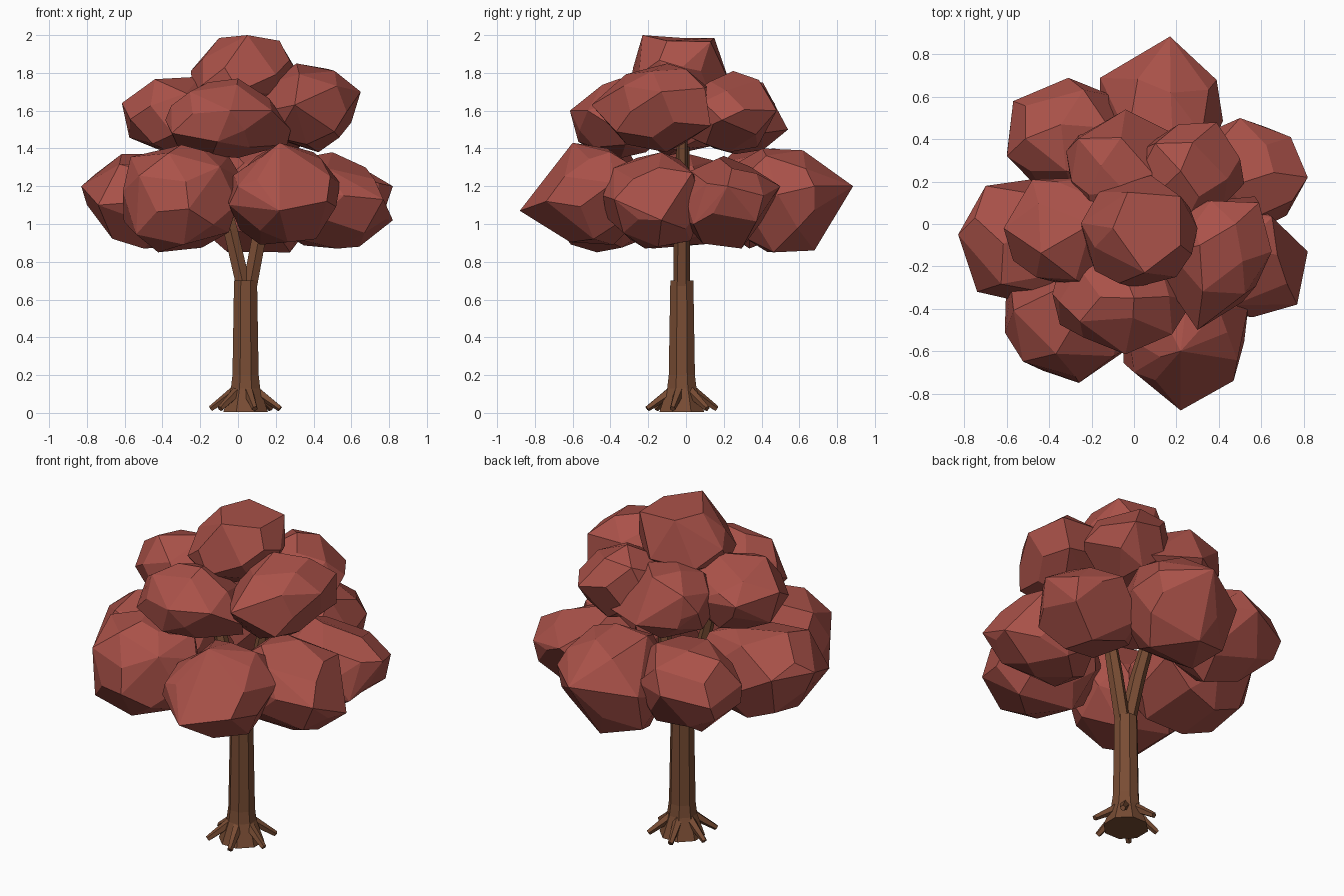
import bpy, bmesh, math, random
from mathutils import Vector

cube = bpy.data.objects.get("Cube")
if cube:
    bpy.data.objects.remove(cube, do_unlink=True)


def make_material(name, color):
    mat = bpy.data.materials.new(name)
    mat.use_nodes = True
    mat.diffuse_color = color
    bsdf = mat.node_tree.nodes["Principled BSDF"]
    bsdf.inputs["Base Color"].default_value = color
    bsdf.inputs["Roughness"].default_value = 0.9
    return mat


LEAF = make_material("rust red leaves", (0.40, 0.083, 0.066, 1))
BARK = make_material("brown bark", (0.19, 0.073, 0.034, 1))


def finish(bm, name, mat):
    bmesh.ops.recalc_face_normals(bm, faces=bm.faces)
    mesh = bpy.data.meshes.new(name)
    bm.to_mesh(mesh)
    bm.free()
    mesh.materials.append(mat)
    obj = bpy.data.objects.new(name, mesh)
    bpy.context.collection.objects.link(obj)
    return obj


def limb(name, rings, sides, turn=0.5):
    """Tapered faceted tube through (centre, radius) rings."""
    bm = bmesh.new()
    axis = (Vector(rings[-1][0]) - Vector(rings[0][0])).normalized()
    u = axis.cross(Vector((0, 1, 0))).normalized()
    v = axis.cross(u)
    loops = []
    for centre, radius in rings:
        angles = [math.tau * (i + turn) / sides for i in range(sides)]
        loops.append([bm.verts.new(Vector(centre) + radius * (u * math.cos(a) + v * math.sin(a)))
                      for a in angles])
    for low, high in zip(loops, loops[1:]):
        for i in range(sides):
            j = (i + 1) % sides
            bm.faces.new((low[i], low[j], high[j], high[i]))
    bm.faces.new(loops[0])
    bm.faces.new(loops[-1])
    return finish(bm, name, BARK)


def clump(name, seed, xs, ys, zs, *tips, count=26):
    """Irregular faceted boulder of leaves filling the extents, with extra corner tips."""
    rng = random.Random(seed)
    bm = bmesh.new()
    golden = math.pi * (3 - math.sqrt(5))
    spin = rng.uniform(0, math.tau)
    pts = []
    for i in range(count):
        h = 1 - 2 * (i + 0.5) / count
        r = math.sqrt(1 - h * h)
        a = golden * i + spin
        p = Vector((r * math.cos(a), r * math.sin(a), h))
        p += Vector([rng.uniform(-0.1, 0.1) for _ in range(3)])
        pts.append(Vector([math.copysign(abs(c) ** 0.92, c) for c in p]))
    # Fit the cloud of points to the extents
    for k, (lo, hi) in enumerate((xs, ys, zs)):
        low, high = min(p[k] for p in pts), max(p[k] for p in pts)
        for p in pts:
            p[k] = lo + (hi - lo) * (p[k] - low) / (high - low)
    for p in pts + [Vector(t) for t in tips]:
        bm.verts.new(p)
    bmesh.ops.convex_hull(bm, input=bm.verts)
    loose = [v for v in bm.verts if not v.link_faces]
    bmesh.ops.delete(bm, geom=loose, context='VERTS')
    bmesh.ops.dissolve_limit(bm, angle_limit=math.radians(15), verts=bm.verts, edges=bm.edges)
    return finish(bm, name, LEAF)


# Trunk with flared foot
CX, CY = 0.04, -0.022
limb("trunk", [((CX, CY, 0.005), 0.128), ((CX, CY, 0.13), 0.084),
               ((CX, CY, 0.2), 0.075), ((CX, CY, 0.7), 0.066)], 8)

# Roots around the foot
foot = Vector((CX, CY, 0))
for i in range(6):
    a = math.tau * i / 6 - math.radians(15)
    d = Vector((math.cos(a), math.sin(a), 0))
    limb("root_%d" % (i + 1), [(foot + d * 0.05 + Vector((0, 0, 0.12)), 0.03),
                               (foot + d * 0.19 + Vector((0, 0, 0.022)), 0.016)], 5)

# Forked branches
limb("left_branch", [((0.057, CY, 0.64), 0.044), ((0.115, CY, 0.95), 0.043),
                     ((0.28, -0.02, 1.76), 0.02)], 6)
limb("right_branch", [((0.032, CY, 0.66), 0.044), ((-0.04, CY, 0.97), 0.043),
                      ((-0.2, -0.01, 1.55), 0.028)], 6)

# Lower ring of leaf clumps
clump("lower_leaves_right", 1, (-0.8, -0.12), (-0.37, 0.22), (0.87, 1.37),
      (-0.83, -0.05, 1.2), (-0.74, -0.32, 1.1), (-0.7, 0.18, 1.2))
clump("lower_leaves_front_right", 2, (-0.61, 0.02), (-0.72, -0.16), (0.85, 1.4),
      (-0.3, -0.5, 1.42), (-0.48, -0.65, 1.03), (-0.26, -0.75, 1.08), (-0.05, -0.35, 1.36))
clump("lower_leaves_front_left", 3, (-0.06, 0.54), (-0.79, -0.2), (0.89, 1.4),
      (0.22, -0.88, 1.07), (0.47, -0.74, 1.12), (0.22, -0.6, 1.43), (0, -0.7, 1.2),
      (0.01, -0.42, 0.97), (0.4, -0.4, 1.38))
clump("lower_leaves_left", 4, (0.2, 0.78), (-0.42, 0.09), (0.87, 1.35),
      (0.82, -0.13, 1.02), (0.77, -0.38, 1.13), (0.56, -0.44, 1.15), (0.5, -0.13, 1.38),
      (0.3, -0.03, 1.34))
clump("lower_leaves_back_left", 5, (0.23, 0.77), (-0.03, 0.46), (0.87, 1.35),
      (0.74, 0.41, 1.15), (0.82, 0.22, 1.2), (0.5, 0.5, 1.2), (0.35, 0.2, 1.36))
clump("lower_leaves_back", 6, (-0.16, 0.42), (0.22, 0.75), (0.85, 1.4),
      (0.17, 0.885, 1.2), (-0.16, 0.69, 1.15), (0.39, 0.68, 1.2), (0.1, 0.68, 0.86))
clump("lower_leaves_back_right", 7, (-0.6, 0.02), (0.13, 0.64), (0.87, 1.4),
      (-0.31, 0.69, 1.2), (-0.57, 0.58, 1.15), (-0.6, 0.33, 1.1))

# Middle ring
clump("middle_leaves_right", 8, (-0.58, -0.03), (-0.3, 0.22), (1.36, 1.77),
      (-0.615, -0.02, 1.64), (-0.48, 0.21, 1.6), (-0.2, 0, 1.78))
clump("middle_leaves_front", 9, (-0.36, 0.2), (-0.57, -0.1), (1.35, 1.75),
      (-0.385, -0.33, 1.55), (-0.04, -0.615, 1.6), (0.28, -0.36, 1.5), (0, -0.35, 1.77),
      (0.18, -0.52, 1.6), (0.26, -0.32, 1.42))
clump("middle_leaves_left", 10, (0.12, 0.6), (-0.42, 0.11), (1.38, 1.81),
      (0.31, -0.1, 1.85), (0.3, -0.5, 1.63), (0.65, -0.13, 1.7), (0.59, 0.1, 1.72),
      (0.57, 0.13, 1.52), (0.48, 0.0, 1.82))
clump("middle_leaves_back_left", 11, (0.0, 0.5), (0.0, 0.47), (1.38, 1.78),
      (0.39, 0.48, 1.6), (0.22, 0.25, 1.81), (0.52, 0.19, 1.55), (0.1, 0.38, 1.75))
clump("middle_leaves_back_right", 12, (-0.32, 0.14), (0.02, 0.5), (1.37, 1.76),
      (-0.04, 0.54, 1.5), (-0.26, 0.42, 1.55), (0.24, 0.4, 1.48))

# Broad flat-topped crown
clump("crown_leaves", 13, (-0.25, 0.28), (-0.3, 0.23), (1.6, 1.95),
      (0.05, -0.23, 2.0), (-0.1, -0.02, 1.985), (0.22, -0.1, 1.97), (-0.03, 0.15, 1.985),
      (0.22, 0.13, 1.965), (0.3, -0.02, 1.83))
